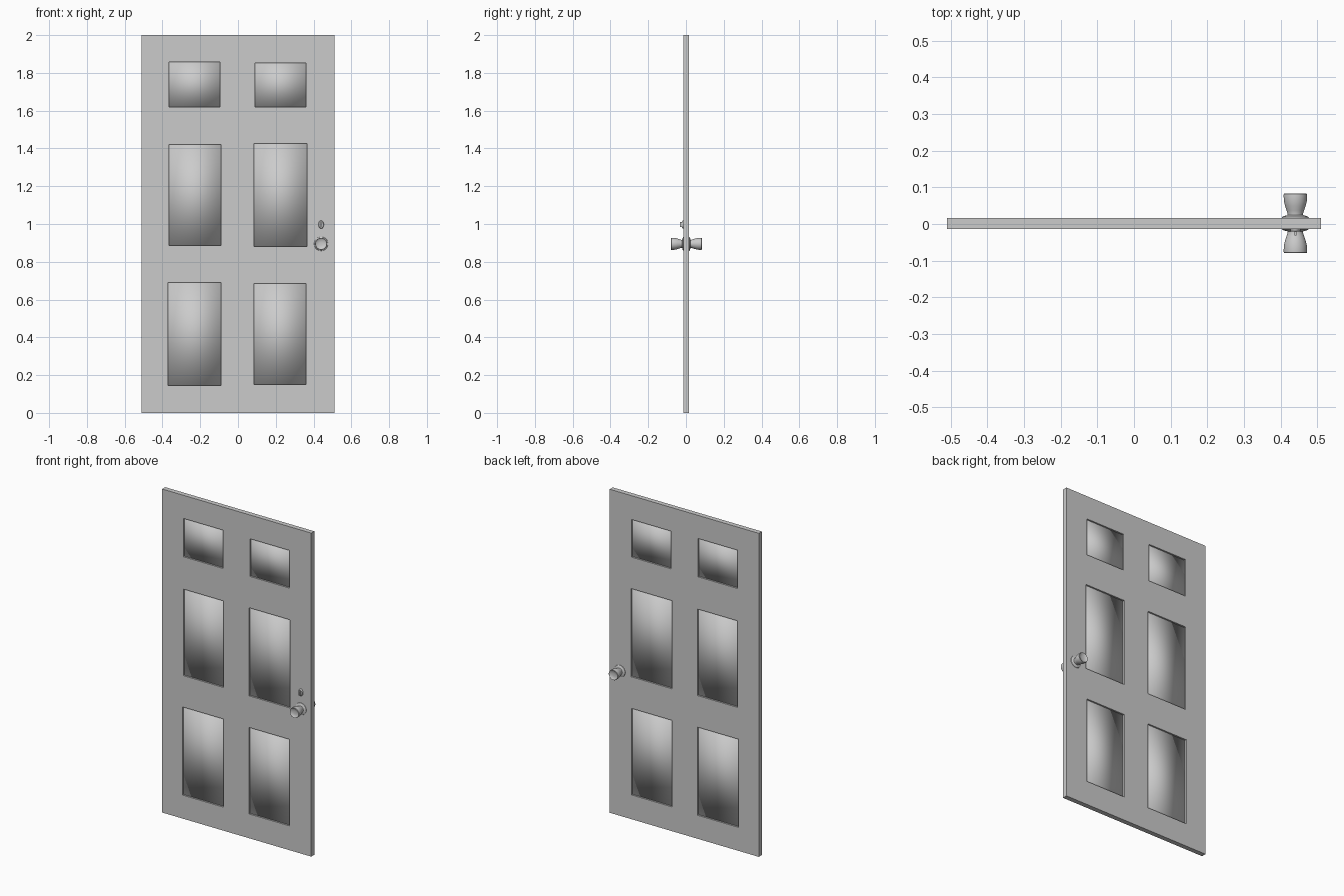
import bpy, bmesh, math
from mathutils import Matrix, Vector

if "Cube" in bpy.data.objects:
    bpy.data.objects.remove(bpy.data.objects["Cube"])

grey = bpy.data.materials.new("light grey")
grey.diffuse_color = (0.6, 0.6, 0.6, 1)
grey.use_nodes = True
grey.node_tree.nodes["Principled BSDF"].inputs["Base Color"].default_value = grey.diffuse_color

FRONT, BACK = -0.013, 0.017
MID = (FRONT + BACK) / 2
KX, KZ = 0.44, 0.895


def finish(bm, name, angle=None):
    bmesh.ops.recalc_face_normals(bm, faces=bm.faces)
    me = bpy.data.meshes.new(name)
    bm.to_mesh(me)
    bm.free()
    me.materials.append(grey)
    ob = bpy.data.objects.new(name, me)
    bpy.context.collection.objects.link(ob)
    if angle is not None:
        bpy.context.view_layer.objects.active = ob
        ob.select_set(True)
        bpy.ops.object.shade_smooth_by_angle(angle=math.radians(angle))
        ob.select_set(False)
    return ob


# panel openings: x0, x1, z0, z1, from left to right and bottom to top
openings = [(-0.37, -0.09, 0.145, 0.69), (0.085, 0.36, 0.15, 0.685),
            (-0.365, -0.09, 0.885, 1.42), (0.085, 0.365, 0.88, 1.425),
            (-0.365, -0.095, 1.62, 1.857), (0.09, 0.36, 1.62, 1.853)]

# door frame: grid of cells with the openings left out, then extruded
bm = bmesh.new()
xs = sorted({-0.51, 0.51} | {v for o in openings for v in o[:2]})
zs = sorted({0.0, 2.0} | {v for o in openings for v in o[2:]})
grid = [[bm.verts.new((x, FRONT, z)) for z in zs] for x in xs]
for i in range(len(xs) - 1):
    for k in range(len(zs) - 1):
        cx, cz = (xs[i] + xs[i + 1]) / 2, (zs[k] + zs[k + 1]) / 2
        if not any(a < cx < b and c < cz < d for a, b, c, d in openings):
            bm.faces.new((grid[i][k], grid[i + 1][k],
                          grid[i + 1][k + 1], grid[i][k + 1]))
loose = [v for v in bm.verts if not v.link_faces]
bmesh.ops.delete(bm, geom=loose, context='VERTS')
bmesh.ops.dissolve_limit(bm, angle_limit=0.01, verts=bm.verts, edges=bm.edges)
ext = bmesh.ops.extrude_face_region(bm, geom=bm.faces[:], use_keep_orig=True)
bmesh.ops.translate(bm, vec=(0, BACK - FRONT, 0),
                    verts=[g for g in ext["geom"] if isinstance(g, bmesh.types.BMVert)])
finish(bm, "door_frame")

# sunken panels, softly shaded thin boxes filling the openings
for n, (a, b, c, d) in enumerate(openings):
    bm = bmesh.new()
    bmesh.ops.create_cube(bm, size=1, matrix=Matrix.Translation(
        ((a + b) / 2, MID, (c + d) / 2)) @ Matrix.Diagonal((b - a + 0.004, 0.01, d - c + 0.004, 1)))
    finish(bm, f"panel_{n + 1}", 180)


# turned parts: profile of (radius, distance from door face)
def turned(name, profile, z, side, sx=1.0, steps=32):
    bm = bmesh.new()
    face = FRONT if side < 0 else BACK
    rings = []
    for r, h in profile:
        y = face + side * h
        rings.append([bm.verts.new((KX + sx * r * math.cos(t), y, z + r * math.sin(t)))
                      for t in (2 * math.pi * j / steps for j in range(steps))])
    for p, q in zip(rings, rings[1:]):
        for j in range(steps):
            bm.faces.new((p[j], p[(j + 1) % steps], q[(j + 1) % steps], q[j]))
    bm.faces.new(rings[0])
    bm.faces.new(rings[-1])
    return finish(bm, name, 35)


# knobs on both sides with rosette, neck, flared grip and dished end
knob = [(0.037, 0), (0.036, 0.002), (0.03, 0.005), (0.021, 0.007), (0.021, 0.011),
        (0.024, 0.02), (0.028, 0.032), (0.031, 0.044), (0.032, 0.06), (0.0315, 0.065),
        (0.030, 0.0665), (0.028, 0.0655), (0.024, 0.062), (0.008, 0.060)]
turned("front_knob", knob, KZ, -1)
turned("back_knob", knob, KZ, 1)

# lock above the front knob: oval plate and thumb turn
turned("lock_plate", [(0.022, 0), (0.021, 0.005), (0.018, 0.008)], 0.997, -1, sx=0.65)
bm = bmesh.new()
bmesh.ops.create_cube(bm, size=1, matrix=Matrix.Translation(
    (KX, FRONT - 0.009, 0.997)) @ Matrix.Diagonal((0.006, 0.018, 0.026, 1)))
finish(bm, "thumb_turn")
